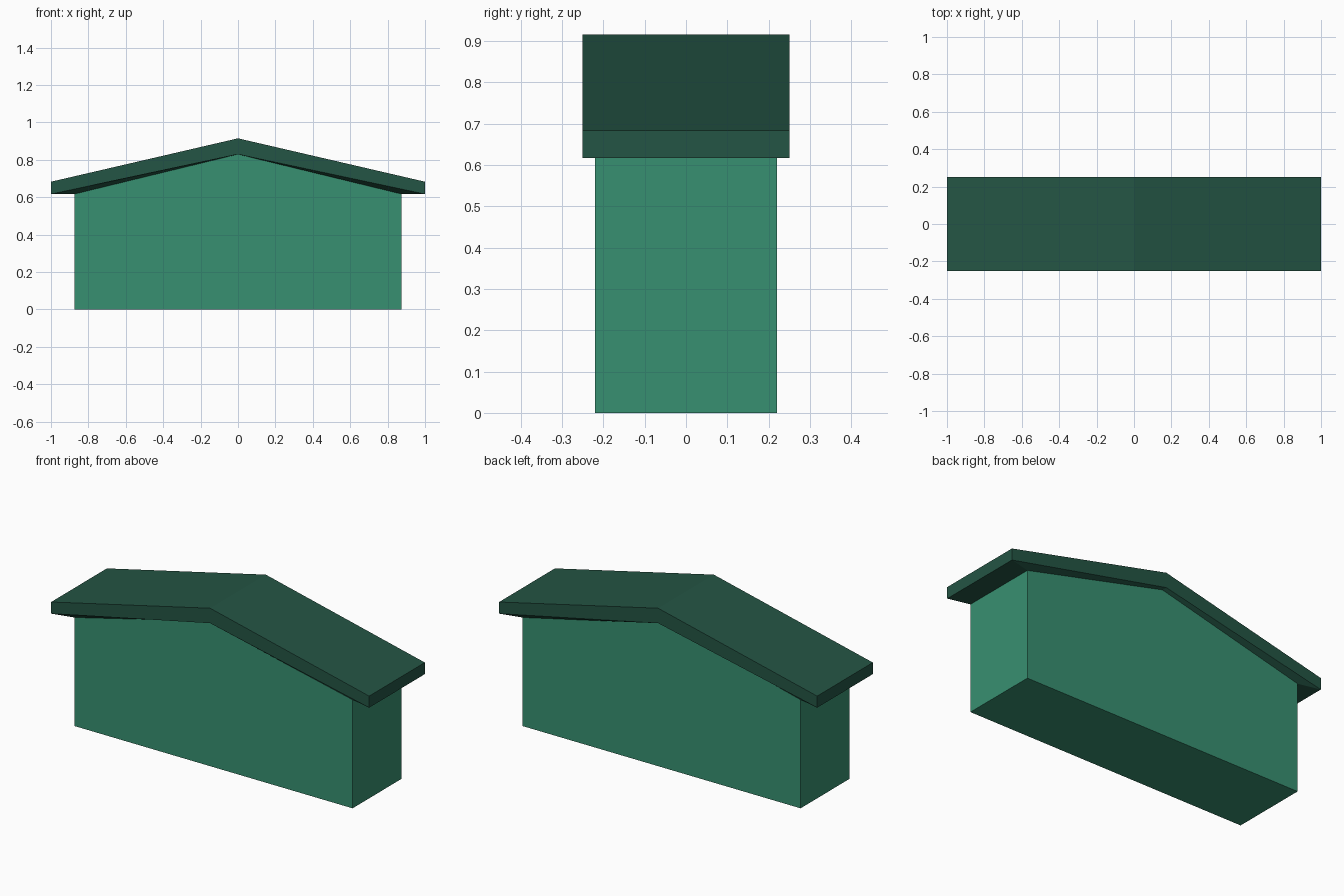
import bpy, bmesh

if "Cube" in bpy.data.objects:
    bpy.data.objects.remove(bpy.data.objects["Cube"])


def material(name, rgb):
    m = bpy.data.materials.new(name)
    m.diffuse_color = (*rgb, 1)
    m.use_nodes = True
    m.node_tree.nodes["Principled BSDF"].inputs["Base Color"].default_value = m.diffuse_color
    return m


def ring(bm, points, y):
    return [bm.verts.new((x, y, z)) for x, z in points]


def bridge(bm, a, b, closed=True):
    n = len(a)
    for i in range(n if closed else n - 1):
        j = (i + 1) % n
        bm.faces.new((a[i], a[j], b[j], b[i]))


def finish(bm, name, mat):
    bmesh.ops.recalc_face_normals(bm, faces=bm.faces[:])
    mesh = bpy.data.meshes.new(name)
    bm.to_mesh(mesh)
    bm.free()
    mesh.materials.append(mat)
    obj = bpy.data.objects.new(name, mesh)
    bpy.context.collection.objects.link(obj)
    return obj


wall_green = material("wall green", (0.039, 0.280, 0.164))
roof_green = material("dark roof green", (0.0176, 0.090, 0.058))

EAVE, RIDGE_IN = 0.617, 0.83
WALL_X, WALL_Y, ROOF_Y = 0.875, 0.22, 0.25

# Gabled walls and floor, open under the roof
bm = bmesh.new()
gable = [(-WALL_X, EAVE), (-WALL_X, 0), (WALL_X, 0), (WALL_X, EAVE), (0, RIDGE_IN)]
front, back = ring(bm, gable, -WALL_Y), ring(bm, gable, WALL_Y)
bm.faces.new(front)
bm.faces.new(back)
bridge(bm, front[:4], back[:4], closed=False)
finish(bm, "walls", wall_green)

# Roof: outer slopes, fascias, and soffits running in to the wall tops
bm = bmesh.new()
outer = [(-1, EAVE), (-1, 0.683), (0, 0.915), (1, 0.683), (1, EAVE)]
lower = [(-1, EAVE), (0, RIDGE_IN), (1, EAVE)]
inner = [(-WALL_X, EAVE), (0, RIDGE_IN), (WALL_X, EAVE)]
outers, rims, wall_tops = [], [], []
for s in (-1, 1):
    o = ring(bm, outer, s * ROOF_Y)
    ridge = bm.verts.new((0, s * ROOF_Y, RIDGE_IN))
    rim = [o[0], ridge, o[4]]
    top = ring(bm, inner, s * WALL_Y)
    bm.faces.new((o[0], o[1], o[2], ridge))
    bm.faces.new((ridge, o[2], o[3], o[4]))
    bridge(bm, rim, top, closed=False)
    outers.append(o)
    rims.append(rim)
    wall_tops.append(top)
bridge(bm, outers[0], outers[1], closed=False)
for i in (0, 2):
    bm.faces.new((rims[0][i], rims[1][i], wall_tops[1][i], wall_tops[0][i]))
# Hidden ceiling closes the roof over the walls
bridge(bm, wall_tops[0], wall_tops[1], closed=False)
finish(bm, "roof", roof_green)
